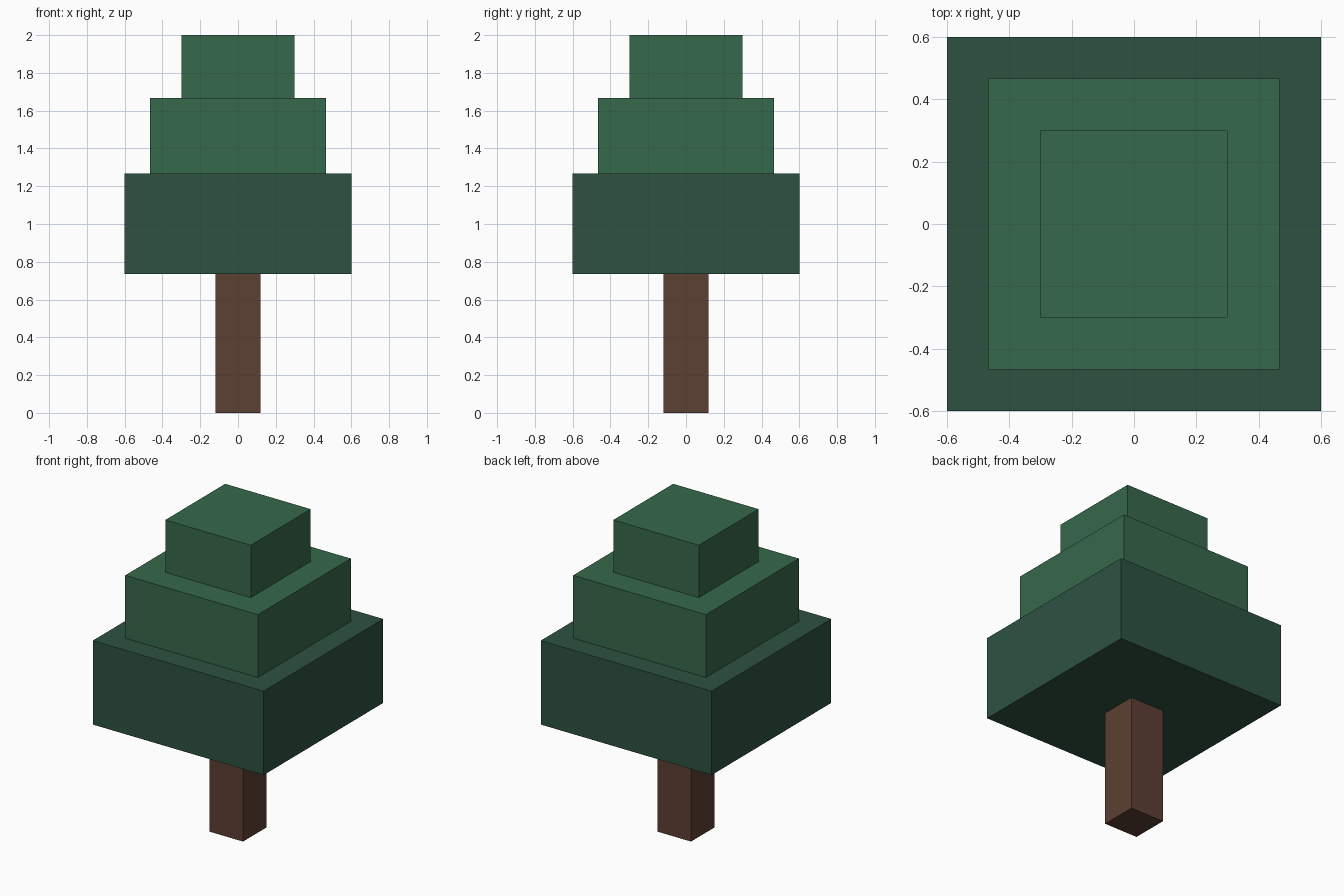
import bpy

if "Cube" in bpy.data.objects:
    bpy.data.objects.remove(bpy.data.objects["Cube"])


def material(name, color):
    mat = bpy.data.materials.new(name)
    mat.diffuse_color = (*color, 1.0)
    mat.use_nodes = True
    mat.node_tree.nodes["Principled BSDF"].inputs["Base Color"].default_value = mat.diffuse_color
    return mat


def block(name, half_width, bottom, top, mat):
    """Square block centred on the z axis, from bottom to top."""
    bpy.ops.mesh.primitive_cube_add(size=1, location=(0, 0, (bottom + top) / 2))
    obj = bpy.context.object
    obj.name = name
    obj.scale = (2 * half_width, 2 * half_width, top - bottom)
    bpy.ops.object.transform_apply(location=False, rotation=False, scale=True)
    obj.data.materials.append(mat)
    return obj


bark = material("bark_brown", (0.107, 0.051, 0.034))
dark_green = material("dark_green", (0.026, 0.084, 0.053))
leaf_green = material("leaf_green", (0.037, 0.138, 0.069))

# Trunk
block("trunk", 0.118, 0.0, 0.735, bark)

# Stacked foliage tiers, widest at the bottom
block("lower_foliage", 0.6, 0.735, 1.268, dark_green)
block("middle_foliage", 0.466, 1.268, 1.667, leaf_green)
block("top_foliage", 0.3, 1.667, 2.0, leaf_green)
